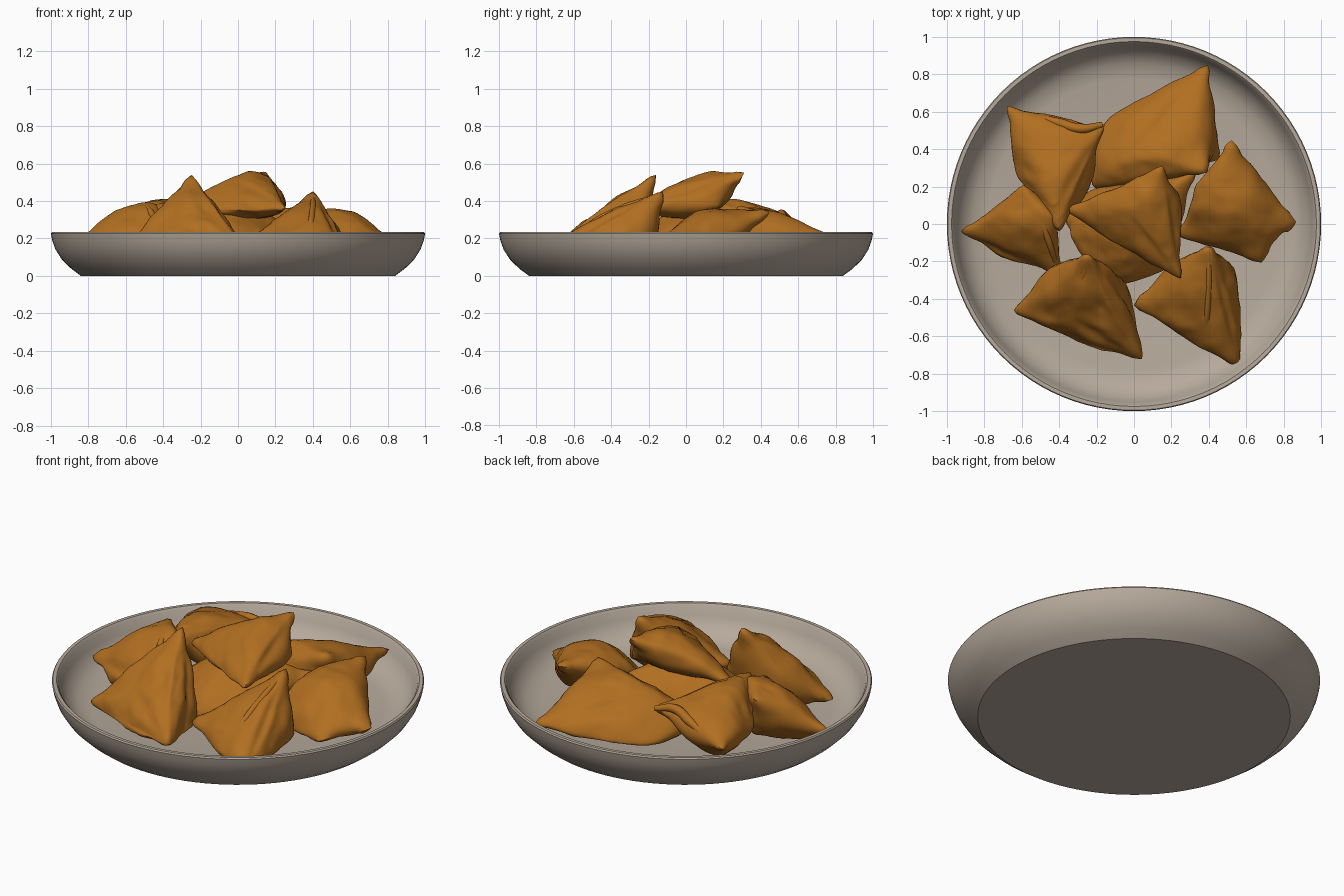
import bpy, bmesh, math
from mathutils import Vector, noise

if "Cube" in bpy.data.objects:
    bpy.data.objects.remove(bpy.data.objects["Cube"])

def material(name, rgb):
    m = bpy.data.materials.new(name)
    m.diffuse_color = (*rgb, 1)
    m.use_nodes = True
    m.node_tree.nodes["Principled BSDF"].inputs["Base Color"].default_value = m.diffuse_color
    return m

PASTRY = material("golden fried pastry", (0.44, 0.158, 0.015))
CERAMIC = material("warm grey ceramic", (0.47, 0.40, 0.33))

def make_object(name, bm, mat, angle):
    bmesh.ops.recalc_face_normals(bm, faces=bm.faces)
    me = bpy.data.meshes.new(name)
    bm.to_mesh(me)
    bm.free()
    me.materials.append(mat)
    ob = bpy.data.objects.new(name, me)
    bpy.context.collection.objects.link(ob)
    bpy.context.view_layer.objects.active = ob
    ob.select_set(True)
    bpy.ops.object.shade_smooth_by_angle(angle=math.radians(angle))
    ob.select_set(False)

# Dish: one lathed profile, outside then inside
def plate():
    prof = [(0, 0), (.84, 0), (.89, .037), (.94, .085), (.975, .14), (.993, .19),
            (1, .225), (.995, .233), (.975, .233), (.965, .222), (.95, .17),
            (.915, .115), (.86, .075), (.78, .058), (0, .055)]
    bm = bmesh.new()
    vs = [bm.verts.new((r, 0, z)) for r, z in prof]
    es = [bm.edges.new(p) for p in zip(vs, vs[1:])]
    bmesh.ops.spin(bm, geom=vs + es, cent=(0, 0, 0), axis=(0, 0, 1),
                   angle=2 * math.pi, steps=96)
    bmesh.ops.remove_doubles(bm, verts=bm.verts, dist=1e-4)
    make_object("dish", bm, CERAMIC, 28)

# Pastry: hull of pointed tips and soft body points, faces puffed, then relaxed
def pastry(name, tips, body, puff=0.05, n=14):
    tips = [Vector(t) for t in tips]
    hull = bmesh.new()
    for p in tips + [Vector(b) for b in body]:
        hull.verts.new(p)
    bmesh.ops.convex_hull(hull, input=hull.verts)
    bmesh.ops.triangulate(hull, faces=hull.faces)
    centre = sum((v.co for v in hull.verts), Vector()) / len(hull.verts)
    bm = bmesh.new()
    for f in hull.faces:
        a, b, c = (v.co for v in f.verts)
        nrm = f.normal if f.normal.dot(a - centre) > 0 else -f.normal
        size = min(1, math.sqrt(f.calc_area()) / .28)
        grid = {}
        for i in range(n + 1):
            for j in range(n + 1 - i):
                u, v = i / n, j / n
                w = 1 - u - v
                bulge = puff * size * (27 * u * v * w) ** .7 if min(u, v, w) > 1e-6 else 0
                grid[i, j] = bm.verts.new(a * u + b * v + c * w + nrm * bulge)
        for i in range(n):
            for j in range(n - i):
                bm.faces.new((grid[i, j], grid[i + 1, j], grid[i, j + 1]))
                if i + j < n - 1:
                    bm.faces.new((grid[i + 1, j], grid[i + 1, j + 1], grid[i, j + 1]))
    hull.free()
    bmesh.ops.remove_doubles(bm, verts=bm.verts, dist=1e-4)
    bmesh.ops.recalc_face_normals(bm, faces=bm.faces)
    soft = [v for v in bm.verts if min((v.co - t).length for t in tips) > .06]
    for k in range(7):
        bmesh.ops.smooth_vert(bm, verts=soft, factor=.5,
                              use_axis_x=True, use_axis_y=True, use_axis_z=True)
    bmesh.ops.smooth_vert(bm, verts=bm.verts, factor=.4,
                          use_axis_x=True, use_axis_y=True, use_axis_z=True)
    # rounded nubs at the tips and crust unevenness
    bm.normal_update()
    for v in bm.verts:
        d = min((v.co - t).length for t in tips)
        v.co += v.normal * (.010 * noise.noise(v.co * 7) + .005 * noise.noise(v.co * 17)
                            + .014 * max(0, 1 - d / .12))
        v.co.z = max(v.co.z, .05)
    make_object(name, bm, PASTRY, 60)

# Folded seam: tapered crust ridge along a path
def seam(name, pts, r=.018):
    cu = bpy.data.curves.new(name, 'CURVE')
    cu.dimensions = '3D'
    cu.bevel_depth = r
    cu.bevel_resolution = 2
    sp = cu.splines.new('BEZIER')
    sp.bezier_points.add(len(pts) - 1)
    for i, (bp, p) in enumerate(zip(sp.bezier_points, pts)):
        bp.co = p
        bp.handle_left_type = bp.handle_right_type = 'AUTO'
        bp.radius = .6 if i in (0, len(pts) - 1) else 1
    cu.use_fill_caps = True
    cu.materials.append(PASTRY)
    bpy.context.collection.objects.link(bpy.data.objects.new(name, cu))

plate()
pastry("pastry_back", [(.395, .85, .19), (.38, .28, .36), (.46, .35, .09)],
       [(-.26, .17, .09), (-.19, .56, .08), (-.1, .33, .29), (.15, .42, .36),
        (.25, .73, .12)], .03)
pastry("pastry_back_left", [(-.68, .63, .24), (-.16, .53, .31), (-.40, -.03, .36)],
       [(-.65, .28, .2), (-.25, .15, .15), (-.48, .28, .41), (-.42, .08, .41),
        (-.5, .45, .07), (-.26, .4, .25)], .035)
pastry("pastry_left", [(-.92, -.04, .14), (-.59, .20, .35), (-.40, -.27, .18)],
       [(-.42, .04, .39), (-.74, -.17, .07), (-.5, .12, .07), (-.60, .0, .37)], .04)
pastry("pastry_front_left", [(-.64, -.46, .11), (-.25, -.16, .54), (.04, -.72, .13)],
       [(-.38, -.59, .13), (-.47, -.25, .08), (-.03, -.31, .1), (-.36, -.48, .29),
        (-.18, -.67, .1), (-.17, -.45, .35), (.0, -.5, .12)], .045)
pastry("pastry_front_right", [(0, -.43, .15), (.40, -.12, .45), (.56, -.75, .11)],
       [(.37, -.68, .14), (.54, -.22, .12), (.57, -.5, .17), (.2, -.22, .07),
        (.40, -.5, .31)], .04)
pastry("pastry_right", [(.52, .44, .34), (.86, .01, .17), (.68, -.20, .13),
                        (.23, -.06, .12)],
       [(.31, .22, .29), (.53, .07, .37), (.65, .2, .08), (.45, -.1, .07)], .035)
pastry("pastry_under", [(-.36, .06, .16), (.34, .29, .24)],
       [(-.36, -.06, .2), (-.14, -.36, .09), (.2, -.26, .09), (-.1, .05, .36),
        (-.27, .2, .07), (-.05, -.2, .29), (.15, .1, .34)], .03)
pastry("pastry_top", [(-.36, .08, .33), (.15, .31, .55), (.25, -.29, .36)],
       [(-.06, .1, .53), (.25, .2, .37), (-.15, -.07, .36), (.1, 0, .30),
        (.14, -.03, .51), (.05, -.17, .34)], .035)

seam("front_left_seam", [(-.25, -.18, .52), (-.28, -.30, .43), (-.37, -.43, .30), (-.39, -.57, .14)])
seam("front_right_seam", [(.40, -.14, .43), (.40, -.32, .37), (.39, -.5, .28), (.38, -.65, .15)])
seam("back_left_seam", [(-.17, .53, .31), (-.28, .51, .33), (-.40, .54, .30), (-.5, .57, .27)], .026)
seam("left_seam", [(-.59, .18, .34), (-.52, .07, .37), (-.46, -.08, .33), (-.41, -.24, .2)])
